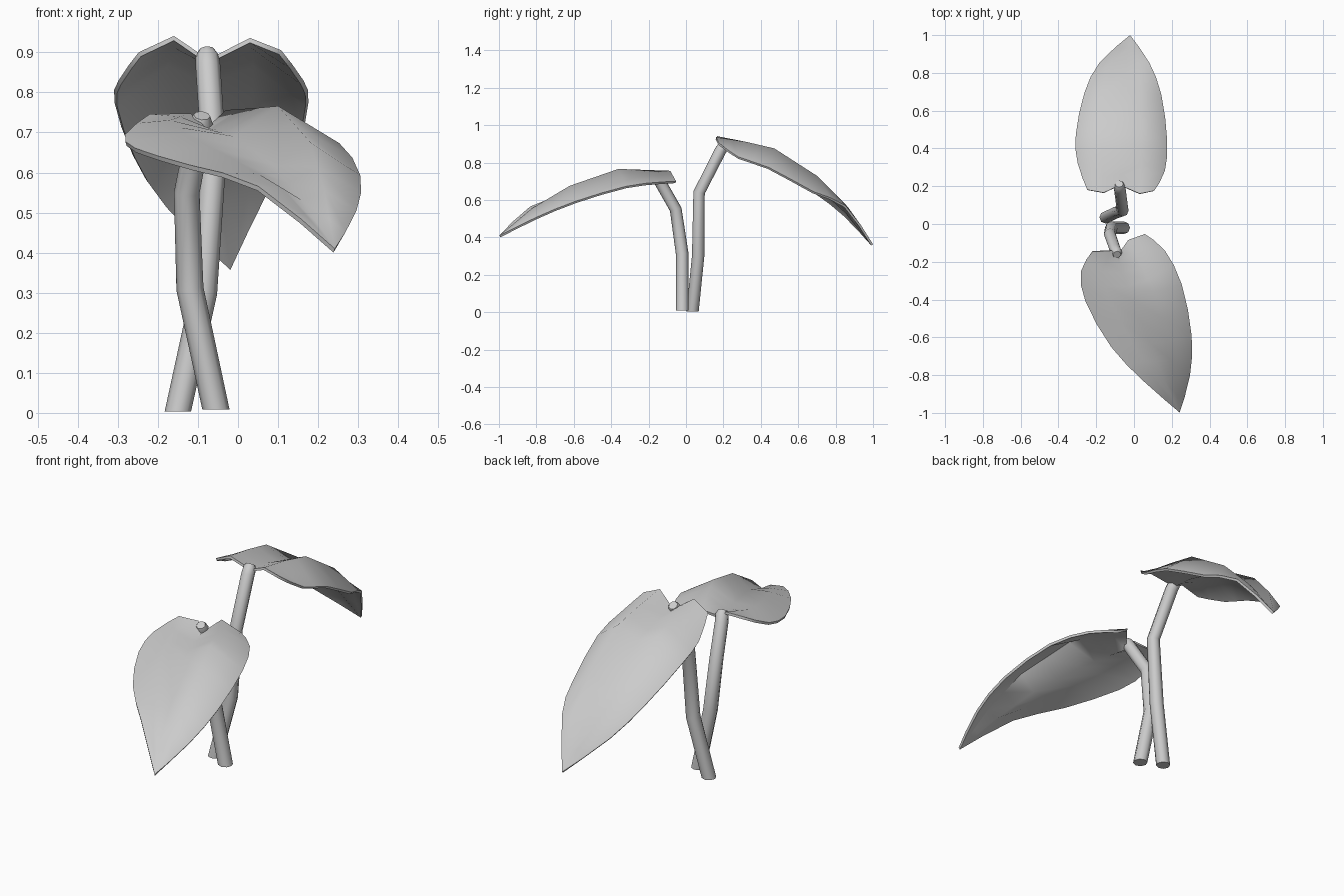
import bpy, bmesh, math
from mathutils import Vector

if "Cube" in bpy.data.objects:
    bpy.data.objects.remove(bpy.data.objects["Cube"])


def smooth(ob, angle):
    bpy.ops.object.select_all(action='DESELECT')
    ob.select_set(True)
    bpy.context.view_layer.objects.active = ob
    bpy.ops.object.shade_smooth_by_angle(angle=math.radians(angle))


def stem(name, points, sides=8):
    """Tube through (x, y, z, radius) points, with rings set across the path."""
    pts = [Vector(p[:3]) for p in points]
    bm = bmesh.new()
    rings = []
    for i, p in enumerate(pts):
        t = (pts[min(i + 1, len(pts) - 1)] - pts[max(i - 1, 0)]).normalized()
        u = Vector((0, 1, 0)).cross(t).normalized()
        v = t.cross(u)
        if i == 0:  # flat foot
            u, v = Vector((1, 0, 0)), Vector((0, 1, 0))
        rings.append([bm.verts.new(p + points[i][3] * (
            u * math.cos(a) + v * math.sin(a)))
            for a in (math.tau * k / sides for k in range(sides))])
    for a, b in zip(rings, rings[1:]):
        for k in range(sides):
            n = (k + 1) % sides
            bm.faces.new((a[k], a[n], b[n], b[k]))
    bm.faces.new(rings[0][::-1])
    bm.faces.new(rings[-1])
    me = bpy.data.meshes.new(name)
    bm.to_mesh(me)
    bm.free()
    ob = bpy.data.objects.new(name, me)
    bpy.context.collection.objects.link(ob)
    smooth(ob, 50)


def between(k, a, b, c, d):
    """Halfway from b to c: curved along the outline, straight inside."""
    return (9 * (b + c) - a - d) / 16 if k in (0, 4) else (b + c) / 2


def leaf(name, rows, tip):
    """Folded blade: rows run base to tip, each edge, crest, midrib, crest, edge."""
    rows = [[Vector(p) for p in r] for r in rows]
    rows.append([Vector(tip)] * 5)
    fine = []
    for i, r in enumerate(rows[:-1]):
        fine.append(r)
        before, after = rows[max(i - 1, 0)], rows[min(i + 2, len(rows) - 1)]
        fine.append([between(k, *q) for k, q in
                     enumerate(zip(before, r, rows[i + 1], after))])
    bm = bmesh.new()
    grid = [[bm.verts.new(p) for p in r] for r in fine]
    for a, b in zip(grid, grid[1:]):
        for k in range(4):
            bm.faces.new((a[k], a[k + 1], b[k + 1], b[k]))
    end = bm.verts.new(tip)
    for k in range(4):
        bm.faces.new((grid[-1][k], grid[-1][k + 1], end))
    bmesh.ops.recalc_face_normals(bm, faces=bm.faces)
    me = bpy.data.meshes.new(name)
    bm.to_mesh(me)
    bm.free()
    ob = bpy.data.objects.new(name, me)
    bpy.context.collection.objects.link(ob)
    mod = ob.modifiers.new("thickness", 'SOLIDIFY')
    mod.thickness = 0.012
    mod.offset = 0
    bpy.context.view_layer.objects.active = ob
    bpy.ops.object.modifier_apply(modifier=mod.name)
    smooth(ob, 60)


# Stems, crossing near the base
stem("front_stem", [
    (-.055, -.02, .008, .034), (-.12, -.02, .31, .034), (-.128, -.055, .55, .032),
    (-.1, -.135, .69, .031), (-.092, -.152, .725, .030), (-.09, -.162, .742, .021)])
stem("back_stem", [
    (-.15, .035, .004, .033), (-.085, .065, .30, .033), (-.06, .07, .64, .031),
    (-.075, .185, .865, .031), (-.077, .203, .89, .030), (-.078, .212, .904, .021)])

# Front leaf
leaf("front_leaf", [
    [(-.22, -.145, .74), (-.12, -.14, .742), (-.085, -.16, .70), (-.03, -.085, .75), (.055, -.055, .695)],
    [(-.28, -.25, .69), (-.17, -.25, .725), (-.06, -.26, .70), (.045, -.23, .755), (.16, -.14, .69)],
    [(-.255, -.41, .655), (-.13, -.40, .69), (-.01, -.40, .685), (.10, -.36, .76), (.25, -.32, .668)],
    [(-.12, -.65, .613), (-.01, -.63, .627), (.09, -.63, .612), (.18, -.62, .67), (.302, -.59, .588)],
    [(.05, -.83, .56), (.11, -.82, .555), (.16, -.82, .525), (.215, -.82, .55), (.293, -.80, .502)],
], (.24, -.995, .405))

# Back leaf
leaf("back_leaf", [
    [(-.245, .18, .895), (-.16, .165, .935), (-.075, .205, .877), (.03, .16, .93), (.105, .175, .90)],
    [(-.295, .32, .825), (-.17, .32, .905), (-.07, .32, .865), (.035, .32, .905), (.16, .28, .825)],
    [(-.305, .47, .77), (-.175, .47, .87), (-.07, .47, .825), (.04, .47, .87), (.172, .44, .77)],
    [(-.26, .69, .64), (-.15, .70, .722), (-.06, .70, .68), (.035, .70, .722), (.142, .68, .64)],
    [(-.18, .85, .515), (-.105, .86, .56), (-.04, .86, .53), (.025, .86, .56), (.08, .85, .565)],
], (-.02, .995, .36))
